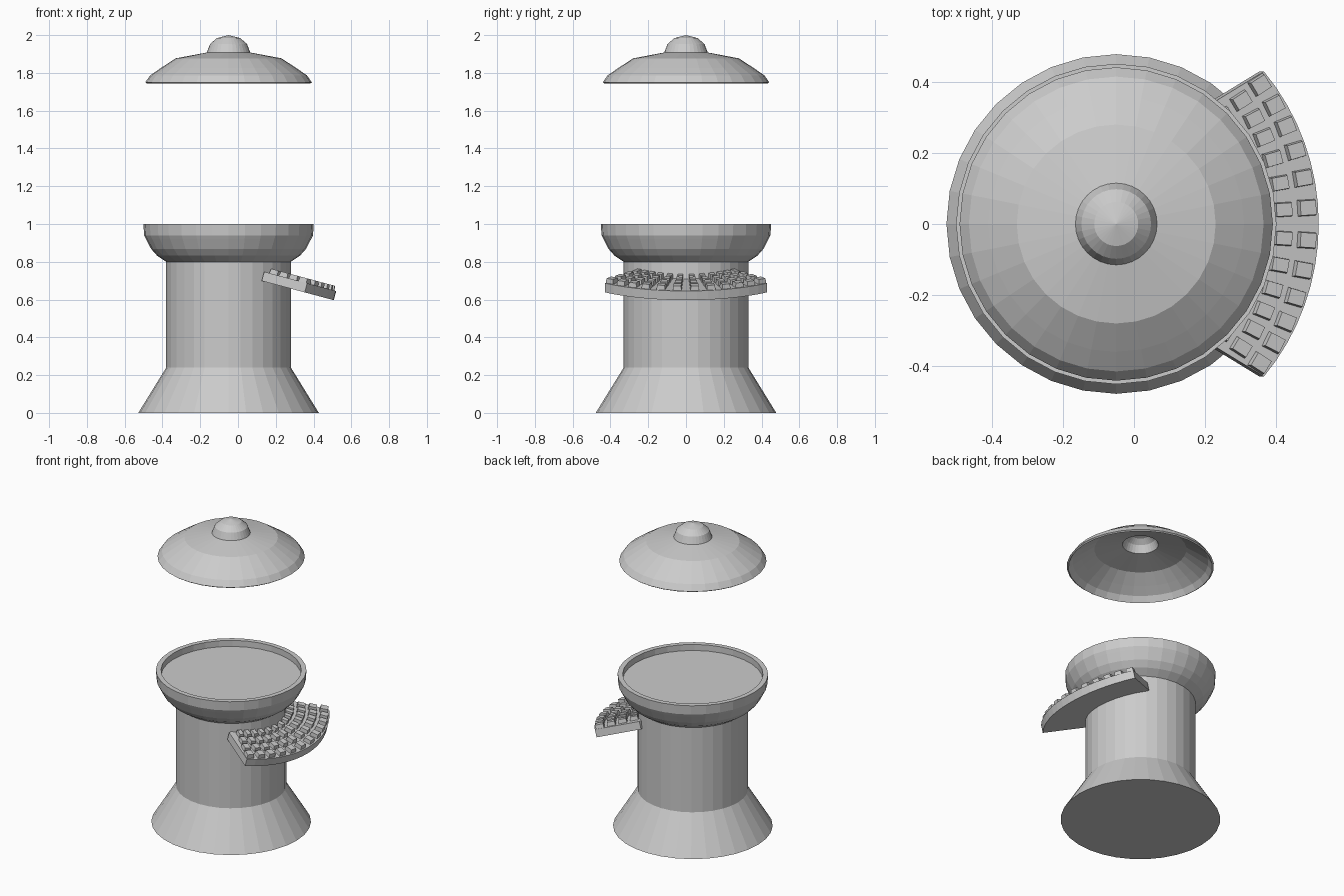
import bpy, bmesh, math
from mathutils import Matrix, Vector

cube = bpy.data.objects.get("Cube")
if cube:
    bpy.data.objects.remove(cube, do_unlink=True)

grey = bpy.data.materials.new("plain grey")
grey.use_nodes = True
grey.diffuse_color = (0.6, 0.6, 0.6, 1)
grey.node_tree.nodes["Principled BSDF"].inputs["Base Color"].default_value = (0.6, 0.6, 0.6, 1)

AXIS_X = -0.05
SIDES = 32


def add_object(name, bm):
    mesh = bpy.data.meshes.new(name)
    bm.to_mesh(mesh)
    bm.free()
    mesh.materials.append(grey)
    obj = bpy.data.objects.new(name, mesh)
    bpy.context.collection.objects.link(obj)
    return obj


def lathe(name, profile):
    """Spin (radius, height) points, listed bottom to top on the outside."""
    bm = bmesh.new()
    rings = []
    for r, z in profile:
        count = SIDES if r > 0 else 1
        rings.append([bm.verts.new((AXIS_X + r * math.cos(math.tau * i / SIDES),
                                    r * math.sin(math.tau * i / SIDES), z))
                      for i in range(count)])
    for low, high in zip(rings, rings[1:]):
        for i in range(SIDES):
            k = (i + 1) % SIDES
            if len(low) == 1:
                bm.faces.new((low[0], high[k], high[i]))
            elif len(high) == 1:
                bm.faces.new((low[i], low[k], high[0]))
            else:
                bm.faces.new((low[i], low[k], high[k], high[i]))
    return add_object(name, bm)


# Flared foot, column and bowl with a recessed top
lathe("pedestal", [(0, 0), (0.478, 0), (0.33, 0.24), (0.33, 0.8), (0.378, 0.832),
                   (0.41, 0.868), (0.437, 0.92), (0.447, 0.94), (0.451, 1.0),
                   (0.42, 1.0), (0.42, 0.96), (0, 0.96)])

# Floating thin lid with a hollow knob
lid = lathe("lid", [(0.441, 1.75), (0.415, 1.787), (0.36, 1.825), (0.28, 1.877),
                    (0.115, 1.908), (0.098, 1.953), (0.062, 1.984), (0, 2.0)])
shell = lid.modifiers.new("shell", 'SOLIDIFY')
shell.thickness = 0.012
shell.offset = -1

# Tilted plane for the keyboard: origin at the centre of its arcs, z = 0 on its top face
TILT = math.radians(15)
OUTER = 0.657
pivot = Vector((0.52 - OUTER * math.cos(TILT), 0, 0.645 + OUTER * math.sin(TILT)))
plane = Matrix.Translation(pivot) @ Matrix.Rotation(TILT, 4, 'Y')

# Fan-shaped tray, its inner edge buried in the column
bm = bmesh.new()
outline = [(OUTER * math.cos(a), OUTER * math.sin(a))
           for a in (math.radians(40.8 * i / 8) for i in range(-8, 9))]
outline += [(0.262, 0.29), (0.262, -0.29)]
face = bm.faces.new([bm.verts.new((x, y, -0.05)) for x, y in outline])
lifted = bmesh.ops.extrude_face_region(bm, geom=[face])
bmesh.ops.translate(bm, vec=(0, 0, 0.05),
                    verts=[g for g in lifted["geom"] if isinstance(g, bmesh.types.BMVert)])
bmesh.ops.recalc_face_normals(bm, faces=bm.faces)
bm.transform(plane)
add_object("keyboard_tray", bm)

# Four curved rows of tapered keys, mirrored about the middle
bm = bmesh.new()
for row in range(4):
    radius = 0.622 - 0.07 * row
    for angle in (4.2, 12.0, 19.4, 26.2, 32.5, 39.0):
        for side in (-1, 1):
            a = math.radians(angle) * side
            place = (Matrix.Translation((radius * math.cos(a), radius * math.sin(a), 0.01))
                     @ Matrix.Rotation(a * 0.82, 4, 'Z')
                     @ Matrix.Diagonal((0.052, 0.075 * radius, 0.03, 1)))
            key = bmesh.ops.create_cube(bm, size=1)["verts"]
            for v in key:
                if v.co.z > 0:
                    v.co.x *= 0.88
                    v.co.y *= 0.88
                v.co = plane @ place @ v.co
add_object("keys", bm)
